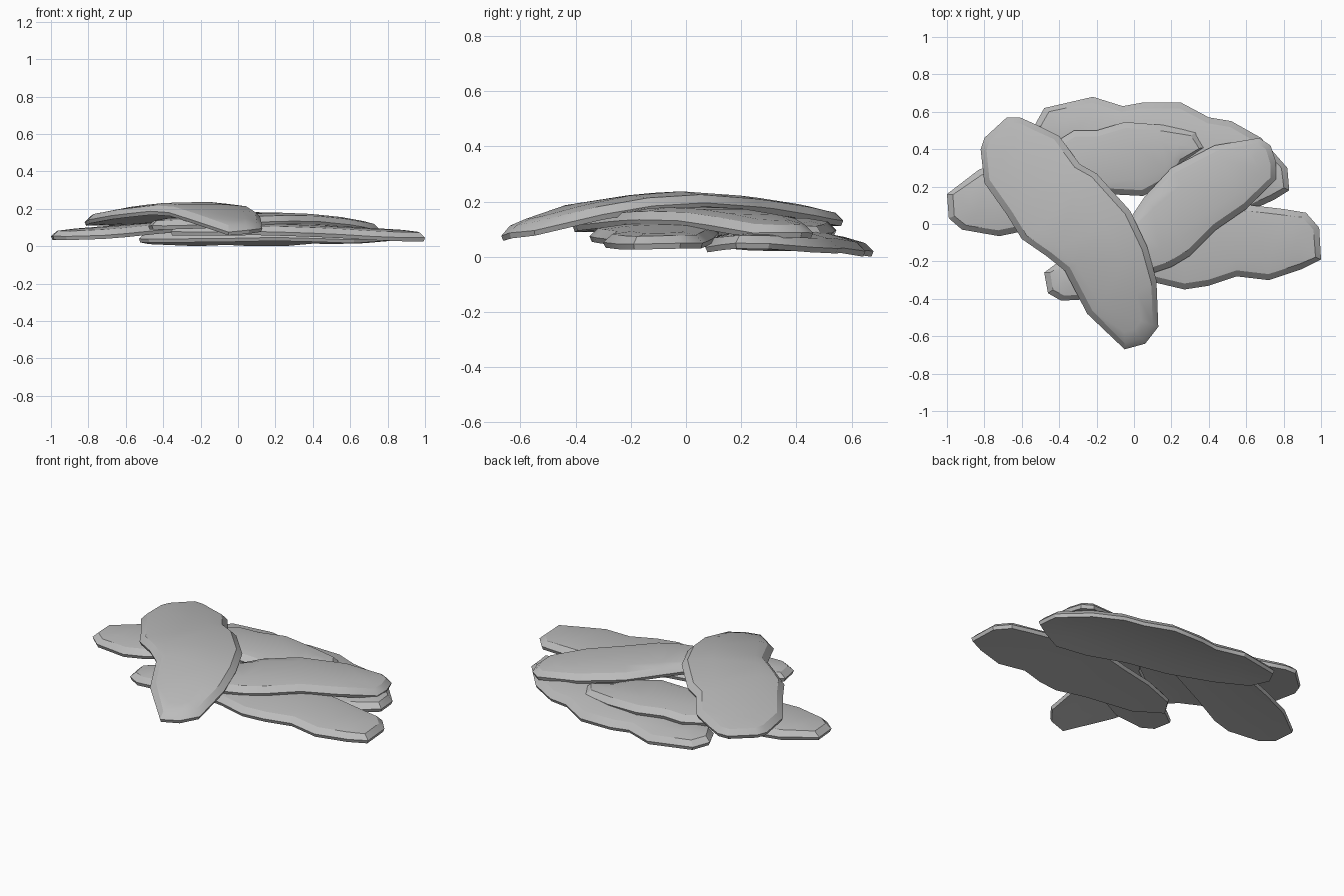
import bpy
import bmesh
from mathutils import Vector

cube = bpy.data.objects.get("Cube")
if cube:
    bpy.data.objects.remove(cube, do_unlink=True)

# One plain grey for every slab
stone = bpy.data.materials.new("stone_grey")
stone.use_nodes = True
grey = (0.5, 0.5, 0.5, 1)
stone.diffuse_color = grey
stone.node_tree.nodes["Principled BSDF"].inputs["Base Color"].default_value = grey
stone.node_tree.nodes["Principled BSDF"].inputs["Roughness"].default_value = 0.9


def profile_height(profile, t):
    """Linear interpolation of evenly spaced values along the spine."""
    position = max(0, min(t, 1)) * (len(profile) - 1)
    index = min(int(position), len(profile) - 2)
    blend = position - index
    return profile[index] * (1 - blend) + profile[index + 1] * blend


def make_slab(name, start, end, profile, outline, tilt=(0, 0), camber=0.2):
    """Bent, thin slab: outline in plan, underside profile along its spine,
    tilted across the spine and drooping toward its long edges."""
    start, end = Vector(start), Vector(end)
    spine = end - start
    across = Vector((-spine.y, spine.x)).normalized()

    def along(p):
        return (p - start).dot(spine) / spine.length_squared

    def height(p):
        side = (p - start).dot(across)
        t = along(p)
        z = profile_height(profile, t) + profile_height(tilt, t) * side
        return max(0, z - camber * side ** 2)

    def toward_spine(p, share, distance):
        t = max(0.12, min(along(p), 0.88))
        pull = start + spine * t - p
        return p + pull * share + pull.normalized() * distance

    # Rings: inner underside, lower edge, wall top, bevelled rim, inner crown
    rings = [(0.5, 0, 0), (0, 0.008, 0), (0, 0, 0.02),
             (0, 0.032, 0.048), (0.5, 0, 0.056)]
    bm = bmesh.new()
    loops = []
    for share, distance, lift in rings:
        loop = []
        for point in outline:
            p = toward_spine(Vector(point), share, distance)
            loop.append(bm.verts.new((p.x, p.y, height(p) + lift)))
        loops.append(loop)
    count = len(outline)
    for low, high in zip(loops, loops[1:]):
        for i in range(count):
            j = (i + 1) % count
            bm.faces.new((low[i], low[j], high[j], high[i]))
    caps = [bm.faces.new(loops[0][::-1]), bm.faces.new(loops[-1])]
    bmesh.ops.triangulate(bm, faces=caps)
    bmesh.ops.recalc_face_normals(bm, faces=bm.faces)

    mesh = bpy.data.meshes.new(name)
    bm.to_mesh(mesh)
    bm.free()
    mesh.materials.append(stone)
    slab = bpy.data.objects.new(name, mesh)
    bpy.context.collection.objects.link(slab)
    bpy.ops.object.select_all(action="DESELECT")
    slab.select_set(True)
    bpy.context.view_layer.objects.active = slab
    bpy.ops.object.shade_smooth_by_angle(angle=0.5)


# Top slab, lying diagonally over the pile
make_slab("top_slab", (-.68, .5), (.03, -.62),
          [.112, .155, .182, .155, .065],
          [(-.61, .57), (-.68, .57), (-.8, .46), (-.82, .4), (-.8, .22),
           (-.68, .05), (-.6, -.08), (-.47, -.17), (-.37, -.25),
           (-.25, -.48), (-.05, -.67), (.06, -.64), (.13, -.55),
           (.12, -.3), (.07, -.12), (-.02, .07), (-.2, .27), (-.29, .32),
           (-.4, .47), (-.52, .53)], tilt=(0, .09), camber=.17)

# Second slab, crossing beneath the top one
make_slab("crossing_slab", (.7, .37), (-.42, -.34),
          [.068, .115, .127, .11, .09],
          [(.67, .46), (.73, .42), (.76, .33), (.76, .24), (.6, .08),
           (.44, -.03), (.3, -.17), (.2, -.23), (.05, -.28), (-.2, -.4),
           (-.39, -.41), (-.46, -.37), (-.48, -.26), (-.4, -.2),
           (-.2, -.1), (-.02, .03), (.06, .15), (.2, .3), (.43, .42)])

# Low slab on the left side of the pile
make_slab("left_slab", (.92, -.09), (-.3, -.12),
          [.028, .045, .065, .07, .06],
          [(.99, -.02), (.92, .06), (.8, .08), (.63, .1), (.35, .12),
           (.1, .05), (-.1, .01), (-.3, -.06), (-.36, -.16), (-.2, -.26),
           (.1, -.31), (.27, -.35), (.4, -.33), (.55, -.28), (.72, -.3),
           (.9, -.24), (1, -.19)], tilt=(-.02, -.05), camber=.05)

# Lowest slab along the back
make_slab("back_slab", (.72, .27), (-.42, .5),
          [.03, .045, .042, .03, .02],
          [(.83, .18), (.82, .3), (.68, .46), (.52, .55), (.4, .57),
           (.25, .65), (.05, .65), (-.06, .63), (-.22, .68), (-.48, .62),
           (-.53, .53), (-.48, .42), (-.3, .32), (-.05, .22), (.2, .16),
           (.42, .09), (.62, .07), (.75, .13)], tilt=(.02, .04), camber=.5)

# Slab reaching from the right side in to the back
make_slab("right_slab", (-.9, .1), (.28, .4),
          [.035, .06, .085, .088, .064],
          [(-1, .16), (-.99, .03), (-.92, -.03), (-.72, -.065),
           (-.6, -.04), (-.4, .05), (-.15, .16), (.05, .15), (.2, .23),
           (.28, .34), (.38, .41), (.33, .49), (.15, .53), (-.05, .545),
           (-.2, .5), (-.32, .5), (-.45, .42), (-.65, .36), (-.83, .29)])
